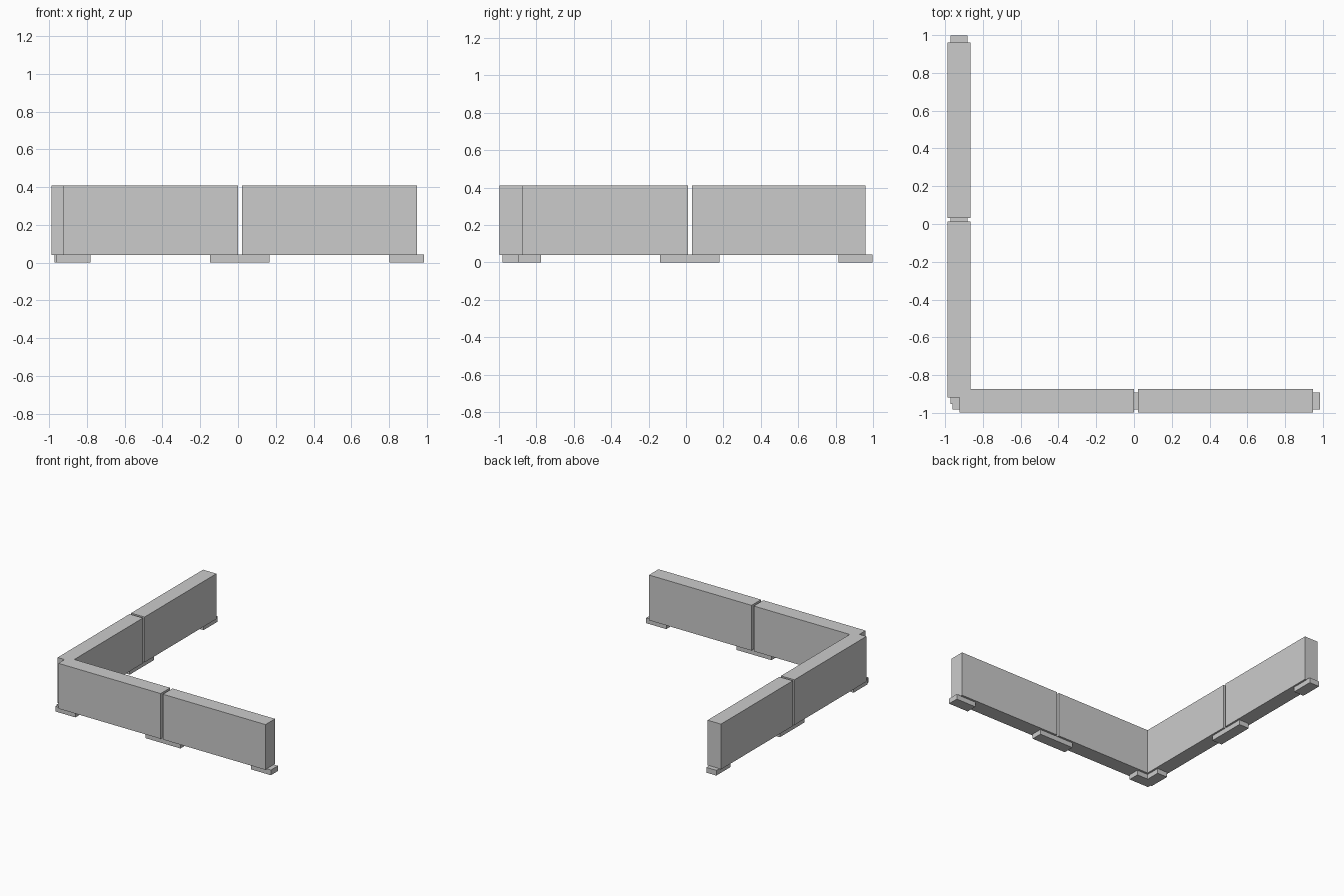
import bpy

if "Cube" in bpy.data.objects:
    bpy.data.objects.remove(bpy.data.objects["Cube"])

grey = bpy.data.materials.new("concrete grey")
grey.diffuse_color = (0.6, 0.6, 0.6, 1)
grey.use_nodes = True
grey.node_tree.nodes["Principled BSDF"].inputs["Base Color"].default_value = grey.diffuse_color


def box(name, x, y, z):
    """Axis-aligned box from (min, max) ranges."""
    bpy.ops.mesh.primitive_cube_add(size=1)
    o = bpy.context.object
    o.name = name
    for v in o.data.vertices:
        v.co = [r[0] + (c + 0.5) * (r[1] - r[0]) for c, r in zip(v.co, (x, y, z))]
    o.data.materials.append(grey)
    return o


BEAM_Z = (0.04, 0.41)
FOOT_Z = (0.0, 0.043)

# Front run of wall blocks, along x
for i, span in enumerate([(-0.925, 0.0), (0.02, 0.947)]):
    box(f"front_wall_block_{i + 1}", span, (-0.998, -0.875), BEAM_Z)

# Left run of wall blocks, along y
for i, span in enumerate([(-0.918, 0.012), (0.032, 0.96)]):
    box(f"left_wall_block_{i + 1}", (-0.988, -0.867), span, BEAM_Z)

# Feet under the front run: corner, joint, end
for part, span in [("corner", (-0.961, -0.782)), ("joint", (-0.147, 0.167)), ("end", (0.803, 0.985))]:
    box(f"front_{part}_foot", span, (-0.982, -0.892), FOOT_Z)

# Feet under the left run: corner, joint, end
for part, span in [("corner", (-0.952, -0.775)), ("joint", (-0.138, 0.178)), ("end", (0.815, 0.998))]:
    box(f"left_{part}_foot", (-0.973, -0.882), span, FOOT_Z)
